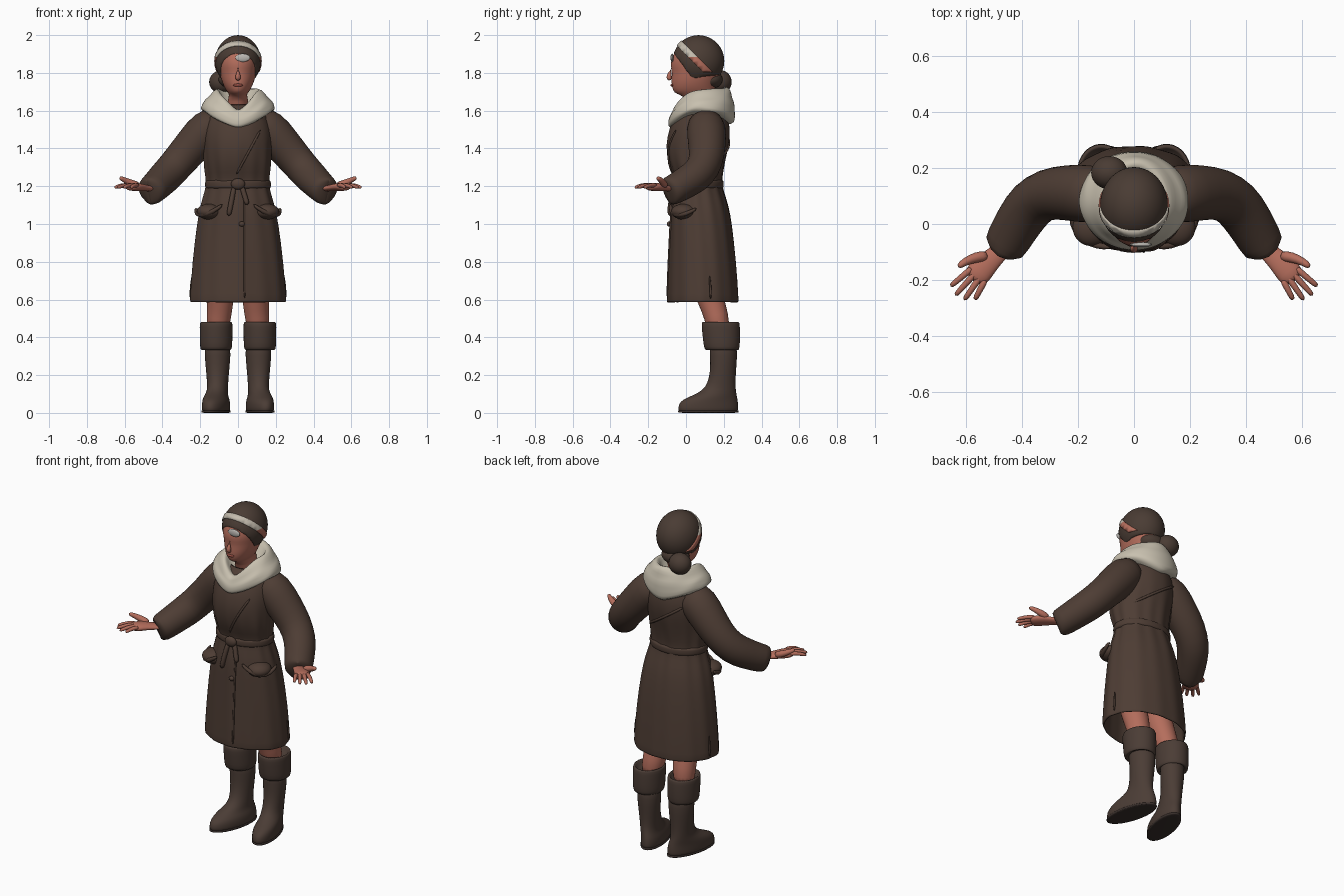
import bpy, bmesh, math
from mathutils import Vector

if "Cube" in bpy.data.objects:
    bpy.data.objects.remove(bpy.data.objects["Cube"])


def material(name, r, g, b):
    m = bpy.data.materials.new(name)
    m.use_nodes = True
    m.diffuse_color = (r, g, b, 1)
    m.node_tree.nodes["Principled BSDF"].inputs["Base Color"].default_value = (r, g, b, 1)
    return m


COAT = material("coat brown", .075, .046, .034)
HAIR = material("hair brown", .068, .045, .034)
BOOT = material("boot leather", .07, .046, .036)
SOLE = material("sole dark", .04, .028, .024)
SKIN = material("skin", .46, .155, .108)
LIPS = material("lip red", .30, .075, .055)
WOOL = material("scarf wool", .58, .53, .43)
BAND = material("headband cream", .55, .50, .42)
GREY = material("forehead grey", .50, .48, .45)


def finish(bm, name, mats, subsurf=1, thick=0):
    """Turn a bmesh into a smooth object."""
    bmesh.ops.recalc_face_normals(bm, faces=bm.faces)
    me = bpy.data.meshes.new(name)
    bm.to_mesh(me)
    bm.free()
    for m in mats:
        me.materials.append(m)
    me.shade_smooth()
    ob = bpy.data.objects.new(name, me)
    bpy.context.collection.objects.link(ob)
    if thick:
        s = ob.modifiers.new("thickness", 'SOLIDIFY')
        s.thickness, s.offset = thick, -1
    if subsurf:
        ob.modifiers.new("smooth", 'SUBSURF').levels = subsurf
        ob.modifiers["smooth"].render_levels = subsurf
    return ob


def loft(name, rings, mat, cap=True, **kw):
    """Skin a list of closed point rings."""
    bm = bmesh.new()
    vs = [[bm.verts.new(p) for p in r] for r in rings]
    n = len(vs[0])
    for a, b in zip(vs, vs[1:]):
        for i in range(n):
            bm.faces.new((a[i], a[(i + 1) % n], b[(i + 1) % n], b[i]))
    if cap:
        bm.faces.new(vs[0])
        bm.faces.new(vs[-1])
    return finish(bm, name, [mat], **kw)


def flat(z, yf, yb, rx, x=0, shear=0, n=24):
    """Level oval from front yf to back yb; shear turns it sideways."""
    cy, ry = (yf + yb) / 2, (yb - yf) / 2
    out = []
    for i in range(n):
        a = math.tau * i / n
        dy = -ry * math.cos(a)
        out.append(Vector((x + rx * math.sin(a) - shear * dy, cy + dy, z)))
    return out


def tube(name, path, mat, n=12, side=1, squash=1, **kw):
    """Round tube through (x, y, z, radius) points."""
    pts = [Vector((p[0] * side, p[1], p[2])) for p in path]
    rings = []
    for i, p in enumerate(pts):
        t = (pts[min(i + 1, len(pts) - 1)] - pts[max(i - 1, 0)]).normalized()
        u = t.cross(Vector((0, 0, 1)) if abs(t.z) < .95 else Vector((0, 1, 0))).normalized()
        v = u.cross(t) * squash
        r = path[i][3]
        rings.append([p + r * (u * math.cos(math.tau * k / n) + v * math.sin(math.tau * k / n))
                      for k in range(n)])
    return loft(name, rings, mat, **kw)


def ball_mesh(c, r, seg=24):
    bm = bmesh.new()
    bmesh.ops.create_uvsphere(bm, u_segments=seg, v_segments=seg // 2, radius=1)
    for v in bm.verts:
        v.co = Vector([c[k] + v.co[k] * r[k] for k in range(3)])
    return bm


def ball(name, c, r, mat):
    return finish(ball_mesh(c, r), name, [mat])


def cut(bm, co, no):
    """Slice and drop the side the normal points to."""
    bmesh.ops.bisect_plane(bm, geom=bm.verts[:] + bm.edges[:] + bm.faces[:],
                           plane_co=co, plane_no=no, clear_outer=True)


# Coat body: height, front, back, half width
PROFILE = [(.585, -.10, .28, .253), (.60, -.10, .28, .254), (.8, -.093, .268, .24), (1, -.083, .245, .215),
           (1.1, -.08, .225, .195), (1.17, -.062, .2, .172), (1.22, -.052, .188, .163),
           (1.27, -.072, .195, .172), (1.33, -.095, .205, .178), (1.42, -.107, .228, .182),
           (1.5, -.09, .235, .185), (1.58, -.06, .22, .155), (1.64, 0, .18, .1)]


def coat_at(z):
    for a, b in zip(PROFILE, PROFILE[1:]):
        if a[0] <= z <= b[0]:
            t = (z - a[0]) / (b[0] - a[0])
            return [p + (q - p) * t for p, q in zip(a, b)]


def coat_point(x, z, back=False, lift=.004):
    """Point on the coat surface at a given x and height."""
    _, yf, yb, rx = coat_at(z)
    h = (yb - yf) / 2 * math.sqrt(max(0, 1 - (x / rx) ** 2)) + lift
    return (x, (yf + yb) / 2 + (h if back else -h), z)


rings = []
for z, yf, yb, rx in PROFILE:
    ring = flat(z, yf, yb, rx, n=72)
    mid = Vector((0, (yf + yb) / 2, z))
    fold = .035 if 1.05 < z < 1.35 else .018 if z < 1.05 else .006
    for i, p in enumerate(ring):
        a = math.tau * i / 72
        ring[i] = mid + (p - mid) * (1 + fold * math.sin(9 * a + 2 * z) * math.sin(4 * a + 1))
    rings.append(ring)
loft("coat_body", rings, COAT, cap=False, thick=.012)

# Belt, knot and hanging ends
loft("belt", [flat(z, -.055 - d, .19 + d, .165 + d, n=40) for z, d in
              [(1.185, 0), (1.19, .009), (1.21, .01), (1.23, .009), (1.235, 0)]], COAT)
ball("belt_knot", (0, -.07, 1.212), (.038, .02, .03), COAT)
for s, low in ((-1, 1.04), (1, 1.1)):
    tube("belt_end", [coat_point(s * (.02 + .03 * k / 3), 1.2 + (low - 1.2) * k / 3, lift=.008) + (.014,)
                      for k in range(4)], COAT)

# Front placket, button, back seam and side slits
tube("front_placket", [coat_point(.035, z, lift=.001) + (.006,) for z in (1.16, 1.05, .95, .8, .7, .6)], COAT, n=8)
tube("chest_lapel", [coat_point(.12 - .13 * k / 4, 1.5 - .24 * k / 4, lift=.001) + (.007,) for k in range(5)], COAT, n=8)
ball("button", (.02, -.09, 1.0), (.016, .012, .014), COAT)
tube("back_seam", [coat_point(-.12 + .26 * k / 6, 1.5 - .18 * k / 6, True, .001) + (.008,) for k in range(7)], COAT, n=8)

# Head with neck
HEAD = [(1.56, .01, .15, .06), (1.66, .01, .15, .056), (1.685, -.035, .15, .045), (1.695, -.064, .15, .055),
        (1.72, -.074, .155, .071), (1.75, -.078, .165, .084), (1.78, -.077, .18, .093), (1.81, -.076, .19, .099),
        (1.84, -.083, .19, .104), (1.88, -.077, .19, .105), (1.92, -.056, .18, .098), (1.96, -.01, .14, .07)]
loft("head", [flat(*h) for h in HEAD], SKIN)
tube("nose", [(0, -.076, 1.83, .008), (0, -.086, 1.80, .011), (0, -.094, 1.775, .015), (0, -.08, 1.763, .013)], SKIN)
ball("mouth", (0, -.073, 1.735), (.026, .009, .008), LIPS)
ball("forehead_patch", (.025, -.0735, 1.88), (.04, .009, .022), GREY)

# Hair cap, opened by one slanted cut around the face
SKULL, SIZE = (0, .066, 1.863), (.122, .138, .137)
bm = ball_mesh(SKULL, SIZE, 36)
cut(bm, (0, -.07, 1.905), (0, -.8, -.6))
cut(bm, (0, 0, 1.765), (0, .12, -1))
finish(bm, "hair_cap", [HAIR], thick=.02)
ball("hair_bun", (-.088, .183, 1.752), (.066, .06, .062), HAIR)
ball("hair_nape", (-.02, .13, 1.765), (.085, .065, .05), HAIR)

# Headband: a slanted slice just above the hair
bm = ball_mesh(SKULL, [r + .004 for r in SIZE], 36)
cut(bm, (0, 0, 1.945), (0, 1, 1))
cut(bm, (0, 0, 1.895), (0, -1, -1))
cut(bm, (0, 0, 1.805), (0, 0, -1))
bmesh.ops.bisect_plane(bm, geom=bm.verts[:] + bm.edges[:] + bm.faces[:], plane_co=(0, 0, 1.885), plane_no=(0, 0, 1))
for f in bm.faces:
    f.material_index = int(f.calc_center_median().z < 1.885)
finish(bm, "headband", [BAND, SKIN], subsurf=0, thick=.008)

# Scarf: half width, front y, back y, then heights at front, side and back
SCARF = [(.07, .01, .15, 1.57, 1.62, 1.65), (.098, -.035, .19, 1.60, 1.70, 1.715), (.112, -.055, .215, 1.605, 1.72, 1.73),
         (.14, -.075, .24, 1.59, 1.695, 1.705), (.158, -.079, .243, 1.57, 1.67, 1.67), (.18, -.094, .258, 1.555, 1.655, 1.64),
         (.192, -.094, .258, 1.53, 1.63, 1.59), (.2, -.094, .263, 1.505, 1.605, 1.535), (.17, -.06, .22, 1.5, 1.585, 1.52)]
rings = []
for j, (rx, yf, yb, zf, zs, zb) in enumerate(SCARF):
    ring = flat(0, yf, yb, rx, n=40)
    for i, p in enumerate(ring):
        a = math.tau * i / 40
        w = 1 - abs(math.sin(a)) ** 1.3
        p.z = zs + ((zf if math.cos(a) > 0 else zb) - zs) * w + .005 * math.sin(5 * a + 2 * j)
        p.x *= 1 + .018 * math.sin(7 * a + 1.9 * j)
    rings.append(ring)
loft("scarf", rings, WOOL)

FOOT = [(.0, -.035, .27, .062), (.012, -.042, .278, .069), (.045, -.042, .278, .069), (.07, -.02, .274, .066),
        (.09, .03, .27, .06), (.12, .09, .264, .055), (.16, .115, .262, .056), (.22, .128, .265, .061),
        (.3, .128, .272, .069), (.4, .12, .27, .07)]
CUFF = [(.345, .125, .265, .065), (.327, .105, .278, .078), (.345, .094, .285, .086), (.40, .088, .287, .087),
        (.46, .081, .286, .088), (.483, .083, .284, .086), (.482, .098, .268, .072), (.44, .11, .26, .062)]
# Finger tip reach and spread in the hand's own frame, then knuckle spread
FINGERS = [(.225, .045, .032), (.238, .01, .012), (.228, -.025, -.009), (.2, -.052, -.03)]


def hand_point(f, s, z):
    """Hand frame: f towards the finger tips, s towards the thumb."""
    return (.47 + .68 * f + .73 * s, -.09 - .73 * f + .68 * s, z)


for side, tag in ((1, "left"), (-1, "right")):
    # Sleeve with an opening at the cuff
    tube(tag + "_sleeve", [(.09, .1, 1.55, .085), (.16, .108, 1.51, .108), (.24, .112, 1.415, .1), (.31, .108, 1.335, .094),
                           (.365, .075, 1.27, .092), (.41, .01, 1.225, .086), (.45, -.06, 1.185, .08),
                           (.472, -.098, 1.168, .076), (.474, -.1, 1.168, .058), (.44, -.04, 1.19, .05)],
         COAT, n=20, side=side)
    # Hand, palm up
    tube(tag + "_palm", [hand_point(f, s, z) + (r,) for f, s, z, r in
                         [(-.05, 0, 1.185, .034), (.03, 0, 1.19, .034), (.07, .006, 1.195, .044),
                          (.115, .004, 1.197, .049), (.155, 0, 1.197, .044)]], SKIN, side=side, squash=.48)
    for reach, tip, root in FINGERS:
        tube(tag + "_finger", [hand_point(.12 + (reach - .12) * k / 3, root + (tip - root) * k / 3,
                                          1.2 + (.004, .006, .002, -.008)[k]) + (.0135 - .0012 * k,)
                               for k in range(4)], SKIN, n=8, side=side)
    tube(tag + "_thumb", [hand_point(.05, .02, 1.2) + (.022,), hand_point(.085, .05, 1.215) + (.021,),
                          hand_point(.125, .068, 1.235) + (.015,), hand_point(.155, .072, 1.246) + (.011,)],
         SKIN, n=8, side=side)
    # Coat pocket with a rolled rim
    ball(tag + "_pocket", (.152 * side, -.012, 1.065), (.068, .068, .042), COAT)
    tube(tag + "_pocket_rim", [(.08, -.082, 1.105, .01), (.13, -.08, 1.065, .013), (.19, -.055, 1.045, .014),
                               (.222, .0, 1.05, .013), (.222, .06, 1.085, .01)], COAT, n=8, side=side)
    tube(tag + "_coat_slit", [(.252, .13, .6, .006), (.25, .13, .66, .007), (.243, .125, .73, .004)],
         COAT, n=8, side=side)
    # Leg, boot, turned-down cuff and sole
    tube(tag + "_leg", [(.09, .07, .95, .085), (.09, .09, .72, .08), (.092, .13, .6, .072), (.1, .16, .52, .066),
                        (.112, .18, .4, .06)], SKIN, n=16, side=side)
    loft(tag + "_boot", [flat(z, yf, yb, rx, (.116 if z < .1 else .108) * side, (.2 if z < .1 else .08) * side)
                         for z, yf, yb, rx in FOOT], BOOT)
    loft(tag + "_boot_cuff", [flat(*c, .116 * side) for c in CUFF], BOOT)
    loft(tag + "_sole", [flat(z, -.043, .28, .071, .116 * side, .2 * side) for z in (0, .002, .013, .015)], SOLE)
